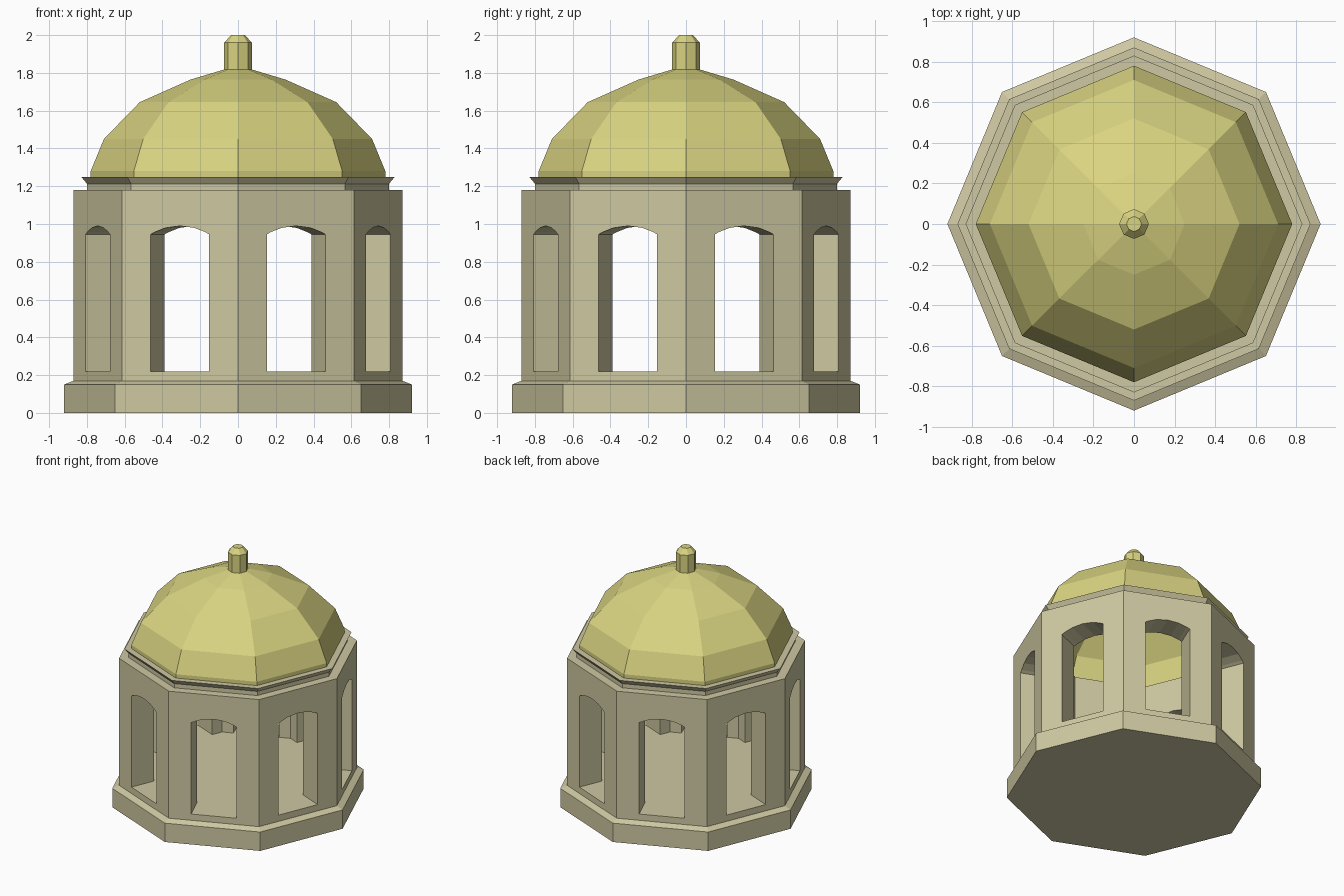
import bpy, bmesh
from math import sin, cos, pi, sqrt

if "Cube" in bpy.data.objects:
    bpy.data.objects.remove(bpy.data.objects["Cube"])

SIDES = 8


def material(name, rgb):
    m = bpy.data.materials.new(name)
    m.diffuse_color = (*rgb, 1)
    m.use_nodes = True
    m.node_tree.nodes["Principled BSDF"].inputs["Base Color"].default_value = m.diffuse_color
    return m


stone = material("pale_stone", (0.62, 0.58, 0.36))
gold = material("dull_gold", (0.70, 0.66, 0.22))


def make_object(name, bm, mat):
    bmesh.ops.remove_doubles(bm, verts=bm.verts, dist=1e-5)
    bmesh.ops.recalc_face_normals(bm, faces=bm.faces)
    me = bpy.data.meshes.new(name)
    bm.to_mesh(me)
    bm.free()
    me.materials.append(mat)
    ob = bpy.data.objects.new(name, me)
    bpy.context.collection.objects.link(ob)
    return ob


def octagon_turn(name, profile, mat, closed=False):
    """Turn an (r, z) profile into an eight-sided solid; open ends lie on the axis."""
    bm = bmesh.new()
    rings = [[bm.verts.new((r * cos(2 * pi * i / SIDES), r * sin(2 * pi * i / SIDES), z))
              for i in range(SIDES)] if r > 0 else [bm.verts.new((0, 0, z))] * SIDES
             for r, z in profile]
    pairs = list(zip(rings, rings[1:]))
    if closed:
        pairs.append((rings[-1], rings[0]))
    for a, b in pairs:
        for i in range(SIDES):
            j = (i + 1) % SIDES
            corners = list(dict.fromkeys((a[i], a[j], b[j], b[i])))
            if len(corners) > 2:
                bm.faces.new(corners)
    return make_object(name, bm, mat)


# Stepped base with raised floor
octagon_turn("base", [(0, 0), (0.92, 0), (0.92, 0.15), (0.87, 0.17),
                      (0.66, 0.17), (0.66, 0.22), (0, 0.22)], stone)

# Drum wall
wall = octagon_turn("drum_wall", [(0.87, 0.17), (0.87, 1.18),
                                  (0.66, 1.18), (0.66, 0.17)], stone, closed=True)

# Arched window cutters, one per side
HALF, SILL, SPRING, RISE = 0.168, 0.22, 0.945, 0.045
radius = (HALF ** 2 + RISE ** 2) / (2 * RISE)
outline = [(-HALF, SILL), (HALF, SILL)]
for k in range(7):
    u = HALF * cos(pi * k / 6) if k not in (0, 6) else (HALF if k == 0 else -HALF)
    outline.append((u, SPRING + RISE - radius + sqrt(radius ** 2 - u ** 2)))
bm = bmesh.new()
for s in range(SIDES):
    a = (s + 0.5) * 2 * pi / SIDES
    inner, outer = [[bm.verts.new((d * cos(a) - u * sin(a), d * sin(a) + u * cos(a), z))
                     for u, z in outline] for d in (0.54, 0.95)]
    bm.faces.new(inner)
    bm.faces.new(outer)
    for i in range(len(outline)):
        j = (i + 1) % len(outline)
        bm.faces.new((inner[i], inner[j], outer[j], outer[i]))
cutter = make_object("window_cutter", bm, stone)
cutter.hide_render = True

# Cut the windows and discard the cutter
mod = wall.modifiers.new("windows", "BOOLEAN")
mod.operation = "DIFFERENCE"
mod.solver = "EXACT"
mod.object = cutter
deps = bpy.context.evaluated_depsgraph_get()
cut_mesh = bpy.data.meshes.new_from_object(wall.evaluated_get(deps))
wall.modifiers.clear()
wall.data = cut_mesh
bpy.data.objects.remove(cutter)

# Flared cornice
octagon_turn("cornice", [(0.80, 1.18), (0.80, 1.213), (0.83, 1.25),
                         (0.66, 1.25), (0.66, 1.18)], stone, closed=True)

# Hollow dome
octagon_turn("dome", [(0, 1.84), (0.25, 1.765), (0.52, 1.645), (0.71, 1.45),
                      (0.78, 1.28), (0.78, 1.25), (0.70, 1.25), (0.645, 1.42),
                      (0.48, 1.59), (0.23, 1.705), (0, 1.77)], gold)

# Finial
octagon_turn("finial", [(0, 1.80), (0.073, 1.80), (0.073, 1.96),
                        (0.037, 2.0), (0, 2.0)], gold)
